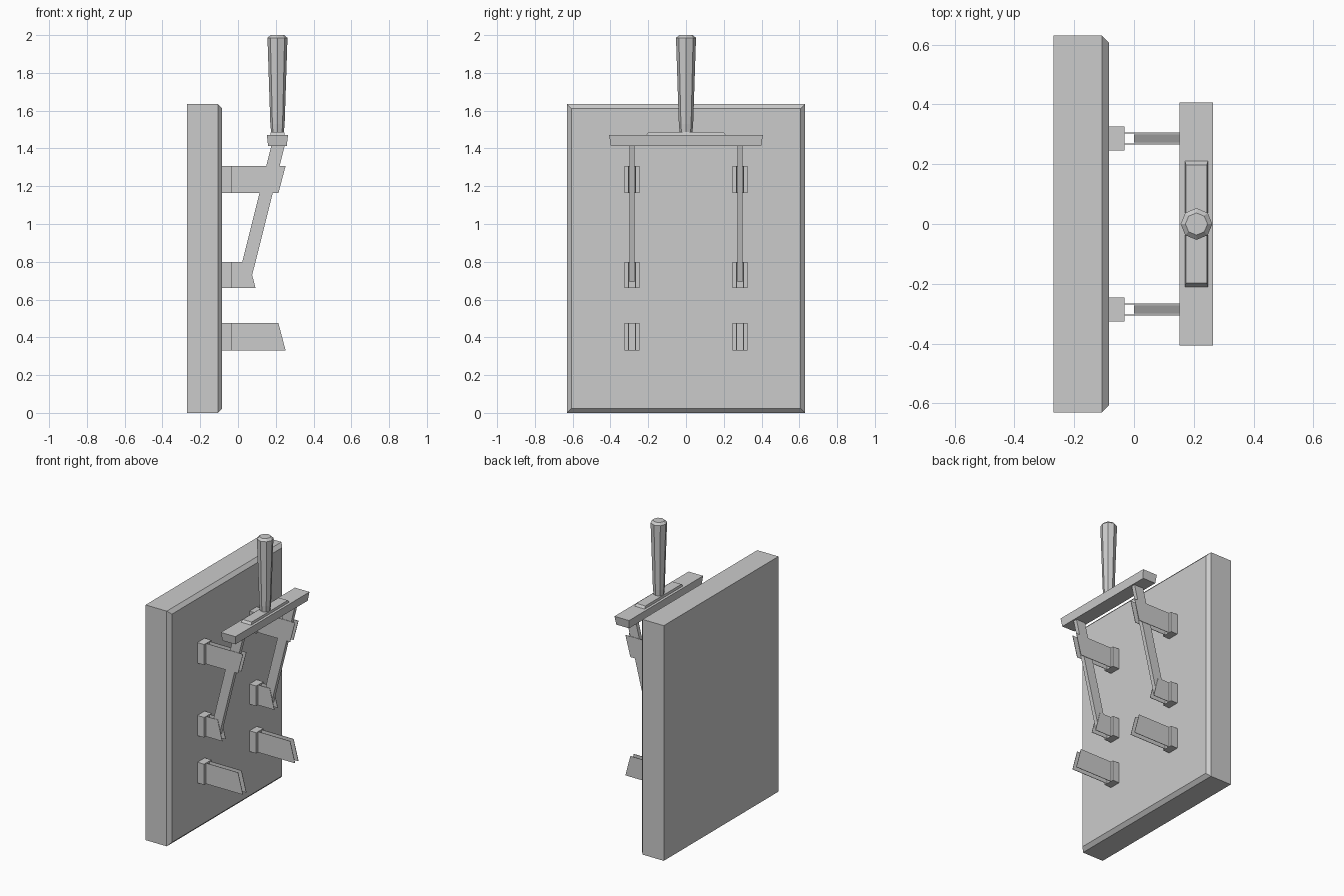
import bpy, bmesh, math

if "Cube" in bpy.data.objects:
    bpy.data.objects.remove(bpy.data.objects["Cube"])

grey = bpy.data.materials.new("plain grey")
grey.diffuse_color = (0.6, 0.6, 0.6, 1)
grey.use_nodes = True
grey.node_tree.nodes["Principled BSDF"].inputs["Base Color"].default_value = grey.diffuse_color


def finish(name, bm):
    bmesh.ops.recalc_face_normals(bm, faces=bm.faces)
    mesh = bpy.data.meshes.new(name)
    bm.to_mesh(mesh)
    bm.free()
    mesh.materials.append(grey)
    obj = bpy.data.objects.new(name, mesh)
    bpy.context.collection.objects.link(obj)
    return obj


def loft(name, rings):
    """Bridge a stack of equal-length vertex rings and cap both ends."""
    bm = bmesh.new()
    loops = [[bm.verts.new(p) for p in ring] for ring in rings]
    n = len(loops[0])
    for a, b in zip(loops, loops[1:]):
        for i in range(n):
            j = (i + 1) % n
            bm.faces.new((a[i], a[j], b[j], b[i]))
    bm.faces.new(loops[0])
    bm.faces.new(loops[-1])
    return finish(name, bm)


def rect_z(x0, x1, y, z):
    return [(x0, -y, z), (x1, -y, z), (x1, y, z), (x0, y, z)]


def rect_x(x, y, z0, z1):
    return [(x, -y, z0), (x, y, z0), (x, y, z1), (x, -y, z1)]


def slab(name, outline, y, width):
    """Extrude an x-z outline along y, centred on y."""
    return loft(name, [[(px, y + s * width / 2, pz) for px, pz in outline]
                       for s in (-1, 1)])


# Backing board with a chamfered face
loft("board", [rect_x(-0.27, 0.63, 0, 1.635),
               rect_x(-0.107, 0.63, 0, 1.635),
               rect_x(-0.084, 0.606, 0.024, 1.611)])

# Clips: bottom z, top z, jaw tip x at the bottom and at the top
clips = {"lower": (0.331, 0.475, 0.252, 0.214),
         "hinge": (0.66, 0.80, 0.093, 0.057),
         "upper": (1.164, 1.307, 0.214, 0.252)}

for side, y in (("front", -0.286), ("back", 0.286)):
    for kind, (z0, z1, xb, xt) in clips.items():
        # Mounting block
        slab(f"{kind}_clip_block_{side}",
             [(-0.084, z0), (-0.032, z0), (-0.032, z1), (-0.084, z1)], y, 0.08)
        # Pair of thin sheet jaws
        for label, s in (("a", -1), ("b", 1)):
            slab(f"{kind}_clip_jaw_{label}_{side}",
                 [(-0.032, z0), (xb, z0), (xt, z1), (-0.032, z1)],
                 y + s * 0.0185, 0.003)
    # Slanted blade held between the jaws
    slab(f"blade_{side}", [(0.0, 0.71), (0.066, 0.694),
                           (0.247, 1.414), (0.176, 1.414)], y, 0.028)

# Crossbar joining the blades, tapering downward
loft("crossbar", [rect_z(0.159, 0.258, 0.398, 1.413),
                  rect_z(0.153, 0.265, 0.407, 1.472)])

# Raised plate under the handle
loft("handle_plate", [rect_z(0.171, 0.247, 0.21, 1.472),
                      rect_z(0.174, 0.244, 0.198, 1.488)])

# Eight-sided grip
profile = [(0.034, 1.487), (0.038, 1.53), (0.053, 1.985), (0.037, 2.0)]
loft("handle", [[(0.209 + r * math.cos(k * math.pi / 4),
                  r * math.sin(k * math.pi / 4), z) for k in range(8)]
                for r, z in profile])
